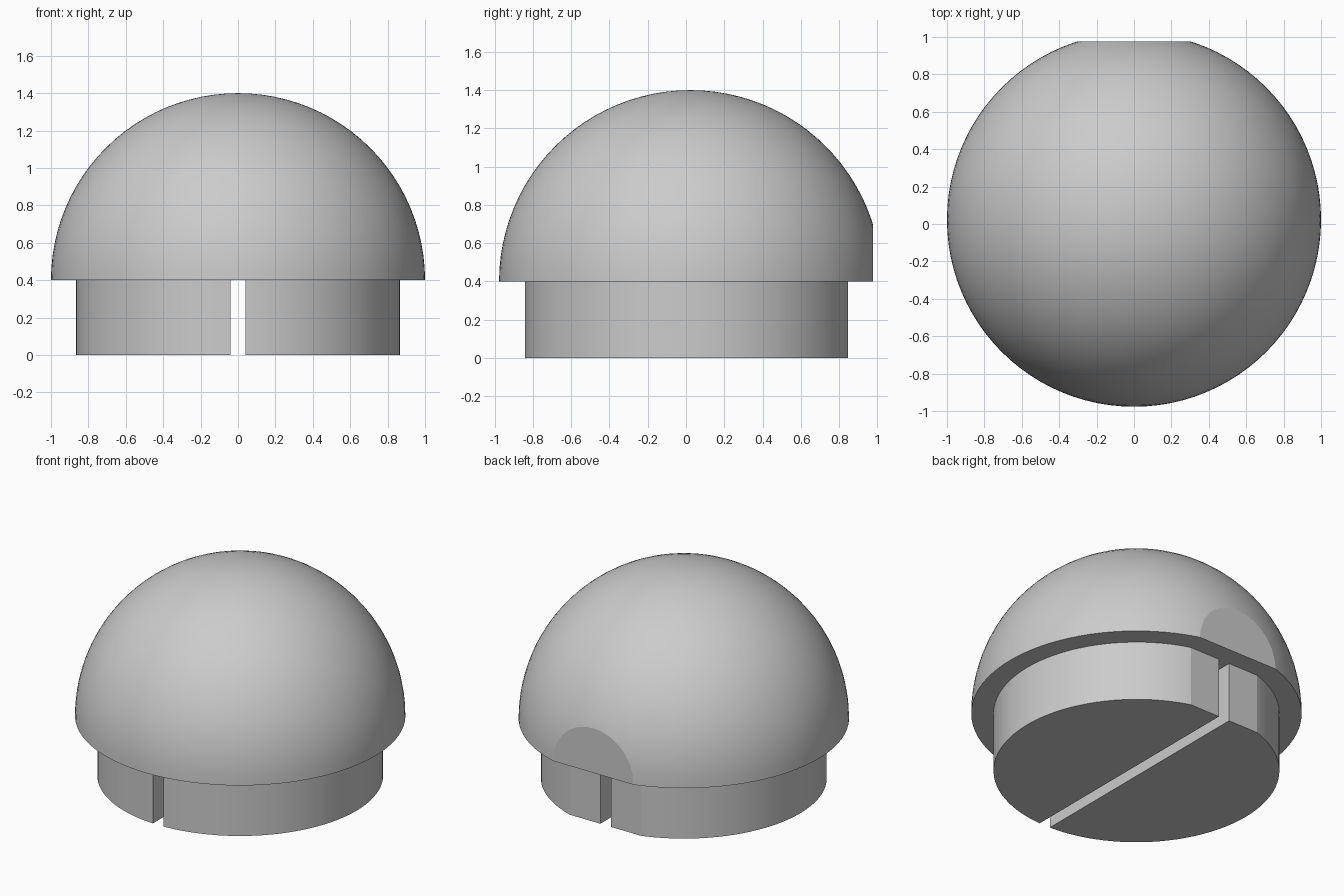
import bpy
import bmesh
import math
from mathutils import Matrix

cube = bpy.data.objects.get("Cube")
if cube:
    bpy.data.objects.remove(cube, do_unlink=True)

CENTRE_Y = 0.023      # the round centre sits slightly behind the middle
BASE_H = 0.4
DOME_R, DOME_FLAT = 1.0, 0.977
BASE_R, BASE_FLAT = 0.865, 0.847
SLOT_HALF = 0.04

grey = bpy.data.materials.new("plain grey")
grey.use_nodes = True
grey.diffuse_color = (0.6, 0.6, 0.6, 1)
grey.node_tree.nodes["Principled BSDF"].inputs["Base Color"].default_value = (0.6, 0.6, 0.6, 1)


def slice_off(bm, point, normal):
    """Remove everything on the normal's side of a plane and cap the opening."""
    bmesh.ops.bisect_plane(bm, geom=bm.verts[:] + bm.edges[:] + bm.faces[:], dist=1e-5,
                           plane_co=point, plane_no=normal, clear_outer=True)
    rim = [e for e in bm.edges if e.is_boundary]
    bmesh.ops.edgeloop_fill(bm, edges=rim)


def finish(name, bm):
    bmesh.ops.recalc_face_normals(bm, faces=bm.faces[:])
    mesh = bpy.data.meshes.new(name)
    bm.to_mesh(mesh)
    bm.free()
    mesh.materials.append(grey)
    obj = bpy.data.objects.new(name, mesh)
    bpy.context.collection.objects.link(obj)
    bpy.ops.object.select_all(action="DESELECT")
    obj.select_set(True)
    bpy.context.view_layer.objects.active = obj
    bpy.ops.object.shade_smooth_by_angle(angle=math.radians(10))


# Dome: half sphere with a small flat at the back
bm = bmesh.new()
bmesh.ops.create_uvsphere(bm, u_segments=96, v_segments=48, radius=DOME_R,
                          matrix=Matrix.Translation((0, CENTRE_Y, BASE_H)))
slice_off(bm, (0, 0, BASE_H), (0, 0, -1))
slice_off(bm, (0, DOME_FLAT, 0), (0, 1, 0))
finish("dome", bm)

# Plug: two half discs with a slot between them and a flat at the back
for name, side in (("left_plug_half", 1), ("right_plug_half", -1)):
    bm = bmesh.new()
    bmesh.ops.create_cone(bm, cap_ends=True, segments=96, radius1=BASE_R, radius2=BASE_R,
                          depth=BASE_H, matrix=Matrix.Translation((0, CENTRE_Y, BASE_H / 2)))
    slice_off(bm, (side * SLOT_HALF, 0, 0), (-side, 0, 0))
    slice_off(bm, (0, BASE_FLAT, 0), (0, 1, 0))
    finish(name, bm)
